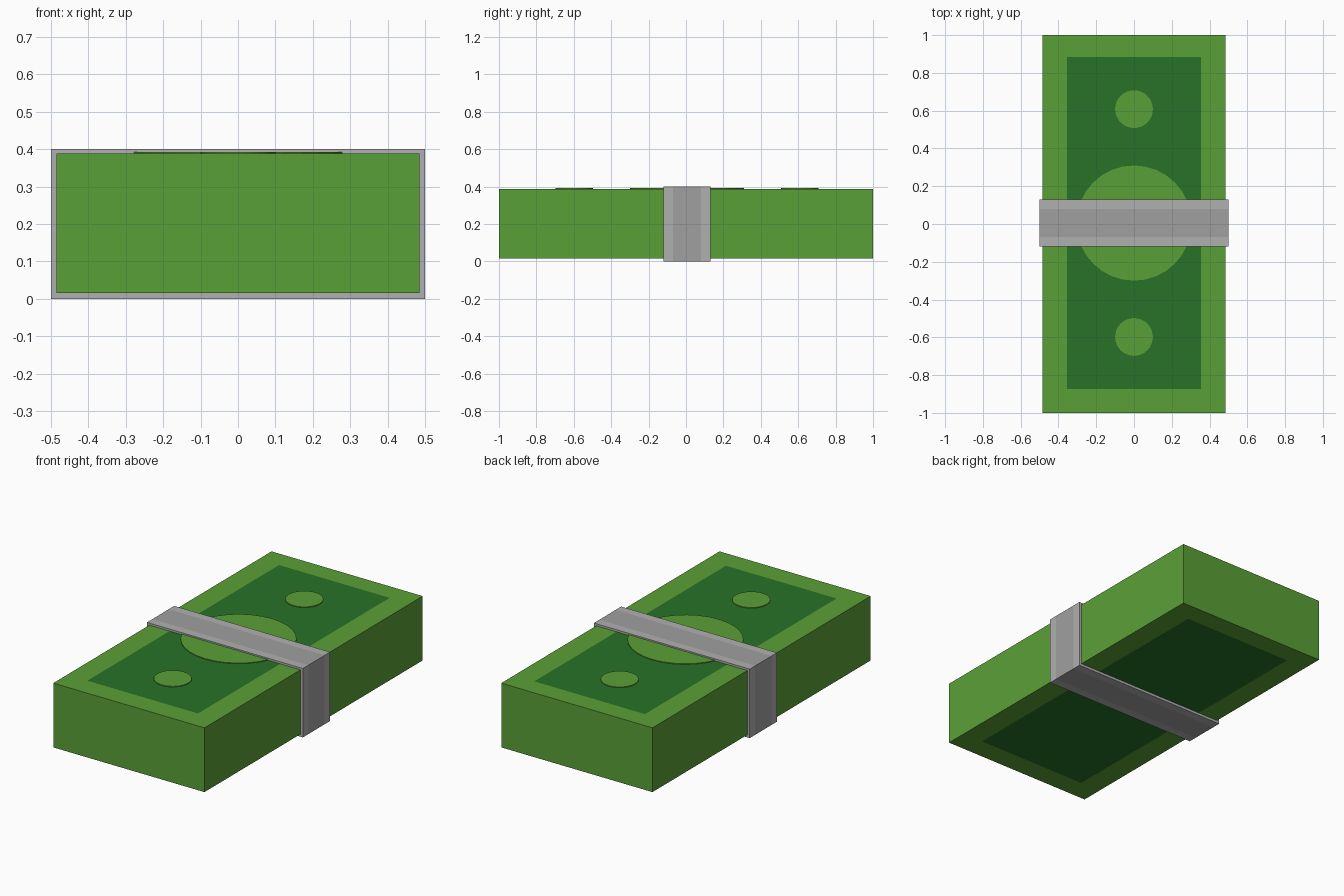
import bpy, bmesh
from mathutils import Matrix

if "Cube" in bpy.data.objects:
    bpy.data.objects.remove(bpy.data.objects["Cube"])

OFF = 0.005            # printed design and band sit slightly off centre
TOP, BOTTOM = 0.388, 0.015


def material(name, rgb):
    m = bpy.data.materials.new(name)
    m.diffuse_color = (*rgb, 1)
    m.use_nodes = True
    m.node_tree.nodes["Principled BSDF"].inputs["Base Color"].default_value = m.diffuse_color
    return m


def finish(name, bm, mats):
    bmesh.ops.recalc_face_normals(bm, faces=bm.faces)
    me = bpy.data.meshes.new(name)
    bm.to_mesh(me)
    bm.free()
    ob = bpy.data.objects.new(name, me)
    bpy.context.collection.objects.link(ob)
    for m in mats:
        me.materials.append(m)
    return ob


light = material("light_green", (0.102, 0.352, 0.037))
dark = material("dark_green", (0.022, 0.168, 0.022))
pale_grey = material("pale_grey", (0.434, 0.434, 0.434))
mid_grey = material("mid_grey", (0.352, 0.352, 0.352))

# Paper stack with a dark inset panel on top and bottom
bm = bmesh.new()
bmesh.ops.create_cube(bm, size=1)
bmesh.ops.transform(bm, verts=bm.verts, matrix=Matrix.Translation((0, 0, (TOP + BOTTOM) / 2))
                    @ Matrix.Diagonal((0.97, 2, TOP - BOTTOM, 1)))
bm.normal_update()
for f in [f for f in bm.faces if abs(f.normal.z) > 0.9]:
    bmesh.ops.inset_region(bm, faces=[f], thickness=0.13)
    f.material_index = 1
    for v in f.verts:
        v.co.x = 0.355 if v.co.x > 0 else -0.355
        v.co.y = OFF + (0.878 if v.co.y > 0 else -0.878)
finish("note_stack", bm, [light, dark])

# Thin raised discs printed on the top
for name, y, r in (("centre_disc", 0, 0.305), ("front_disc", -0.603, 0.1), ("back_disc", 0.603, 0.1)):
    bm = bmesh.new()
    bmesh.ops.create_cone(bm, cap_ends=True, segments=32, radius1=r, radius2=r, depth=0.006,
                          matrix=Matrix.Translation((0, y + OFF, TOP + 0.001)))
    finish(name, bm, [light])

# Paper band: section swept around the four corners of the stack
section = [(-0.125, 1), (-0.075, 1), (0.075, 1), (0.125, 1), (0.125, 0), (-0.125, 0)]
corners = [(-1, -1), (1, -1), (1, 1), (-1, 1)]
bm = bmesh.new()
rings = []
for sx, sz in corners:
    ring = []
    for y, outer in section:
        x = 0.5 if outer else 0.484
        z = (0.4 if outer else TOP) if sz > 0 else (0 if outer else BOTTOM)
        ring.append(bm.verts.new((sx * x, y + OFF, z)))
    rings.append(ring)
n = len(section)
for i in range(4):
    a, b = rings[i], rings[(i + 1) % 4]
    for j in range(n):
        k = (j + 1) % n
        f = bm.faces.new((a[j], b[j], b[k], a[k]))
        f.material_index = 1 if j == 1 else 0
finish("paper_band", bm, [pale_grey, mid_grey])
